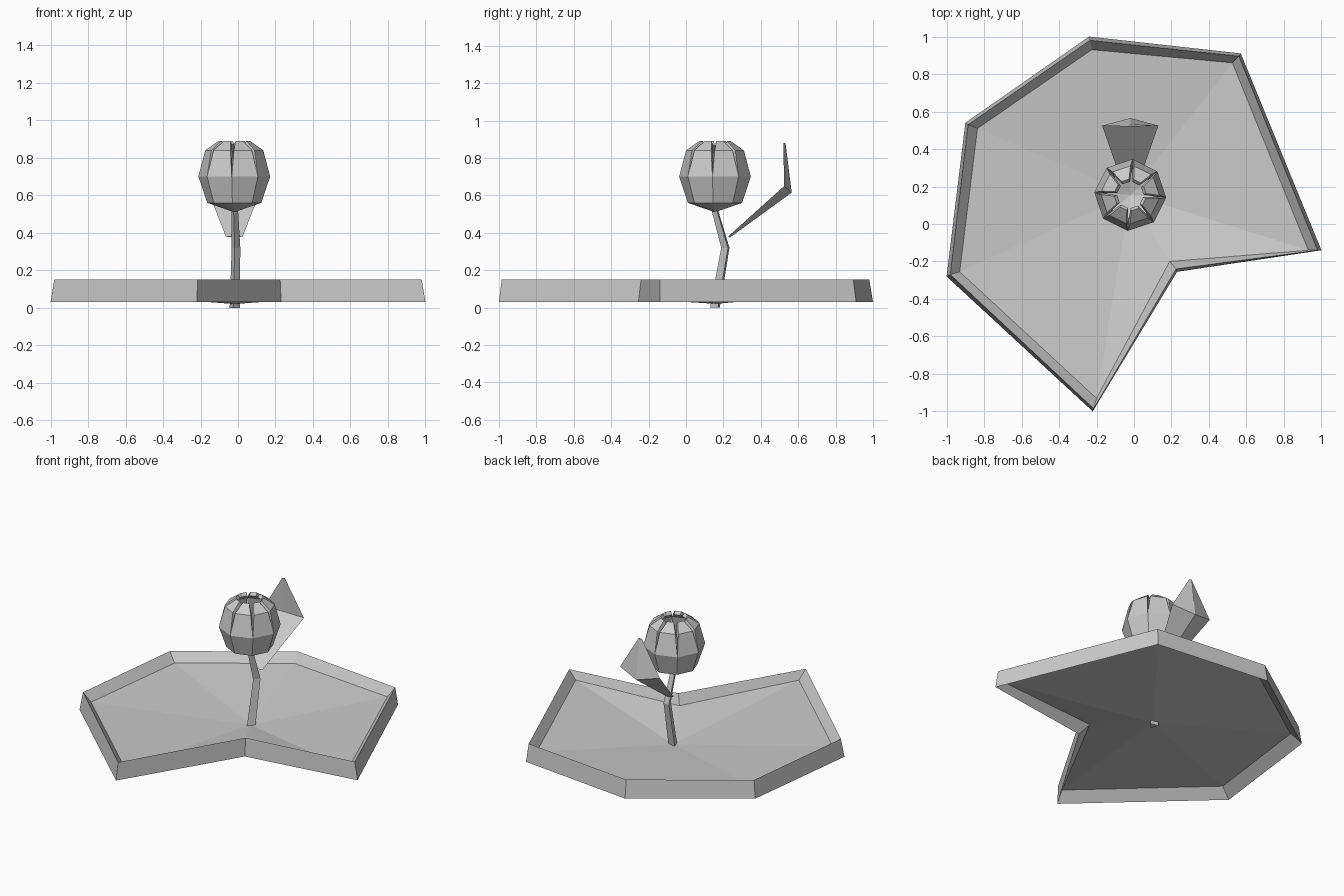
import bpy, bmesh
from math import cos, sin, radians
from mathutils import Vector

if "Cube" in bpy.data.objects:
    bpy.data.objects.remove(bpy.data.objects["Cube"])


def make(name, verts, faces):
    mesh = bpy.data.meshes.new(name)
    bm = bmesh.new()
    vs = [bm.verts.new(v) for v in verts]
    for f in faces:
        bm.faces.new([vs[i] for i in f])
    bmesh.ops.recalc_face_normals(bm, faces=bm.faces)
    bm.to_mesh(mesh)
    bm.free()
    ob = bpy.data.objects.new(name, mesh)
    bpy.context.collection.objects.link(ob)
    return ob


def bridge(a, b, n):
    """Quads joining two rings of n points starting at indices a and b."""
    return [(a + i, a + (i + 1) % n, b + (i + 1) % n, b + i) for i in range(n)]


# notched leaf pad: shallow dished floor with a wedge-shaped rim
outline = [(-0.24, 1.0), (-0.9, 0.54), (-1.0, -0.28), (-0.22, -1.0),
           (0.23, -0.255), (1.0, -0.14), (0.57, 0.91)]
top = [(-0.235, 0.98), (-0.885, 0.53), (-0.98, -0.27), (-0.215, -0.985),
       (0.225, -0.24), (0.98, -0.14), (0.56, 0.895)]
floor = [(-0.225, 0.93), (-0.835, 0.51), (-0.93, -0.255), (-0.2, -0.93),
         (0.19, -0.2), (0.93, -0.14), (0.525, 0.86)]
n = len(outline)
verts = [(x, y, z) for ring, z in ((outline, 0.03), (top, 0.15), (floor, 0.09)) for x, y in ring]
verts.append((-0.02, 0.16, 0.02))
faces = bridge(0, n, n) + bridge(n, 2 * n, n) + bridge(2 * n, 0, n)
faces += [(2 * n + i, 2 * n + (i + 1) % n, 3 * n) for i in range(n)]
make("leaf_pad", verts, faces)

# bent three-sided stem
path = [(-0.02, 0.16, 0.0, 0.032), (-0.013, 0.215, 0.32, 0.027), (-0.02, 0.155, 0.53, 0.021)]
verts = [(x + r * cos(radians(a)), y + r * sin(radians(a)), z)
         for x, y, z, r in path for a in (20, 140, 260)]
make("stem", verts, bridge(0, 3, 3) + bridge(3, 6, 3) + [(2, 1, 0), (6, 7, 8)])

# flower: closed eight-sided cup, upper half split into tapering petals
C = Vector((-0.02, 0.155, 0))


def polar(angle, r, z):
    a = radians(angle)
    return C + Vector((r * cos(a), r * sin(a), z))


SIDES, START = 8, -4
angles = [START + i * 360 / SIDES for i in range(SIDES)]
verts = [polar(0, 0, 0.51)]
verts += [polar(a, r, z) for r, z in ((0.145, 0.56), (0.192, 0.70)) for a in angles]
faces = [(0, 1 + (i + 1) % SIDES, 1 + i) for i in range(SIDES)] + bridge(1, 1 + SIDES, SIDES)
for i, a in enumerate(angles):
    mid = a + 180 / SIDES
    k = len(verts)
    verts += [polar(mid - 19, 0.155, 0.84), polar(mid + 19, 0.155, 0.84),
              polar(mid + 14, 0.085, 0.89), polar(mid - 14, 0.085, 0.89)]
    faces += [(1 + SIDES + i, 1 + SIDES + (i + 1) % SIDES, k + 1, k), (k, k + 1, k + 2, k + 3)]
flower = make("flower", verts, faces)
solid = flower.modifiers.new("thickness", "SOLIDIFY")
solid.thickness = 0.025
solid.offset = -1

# folded side leaf: flat front, ridged back
rows = [(0.045, 0.225, 0.225, 0.235, 0.38, 0.375),
        (0.15, 0.525, 0.53, 0.565, 0.65, 0.615),
        (0.012, 0.52, 0.52, 0.532, 0.88, 0.88)]
verts = []
for half, y_side, y_front, y_back, z, z_back in rows:
    verts += [(-0.02 - half, y_side, z), (-0.02, y_front, z),
              (-0.02 + half, y_side, z), (-0.02, y_back, z_back)]
make("side_leaf", verts, bridge(0, 4, 4) + bridge(4, 8, 4) + [(3, 2, 1, 0), (8, 9, 10, 11)])
